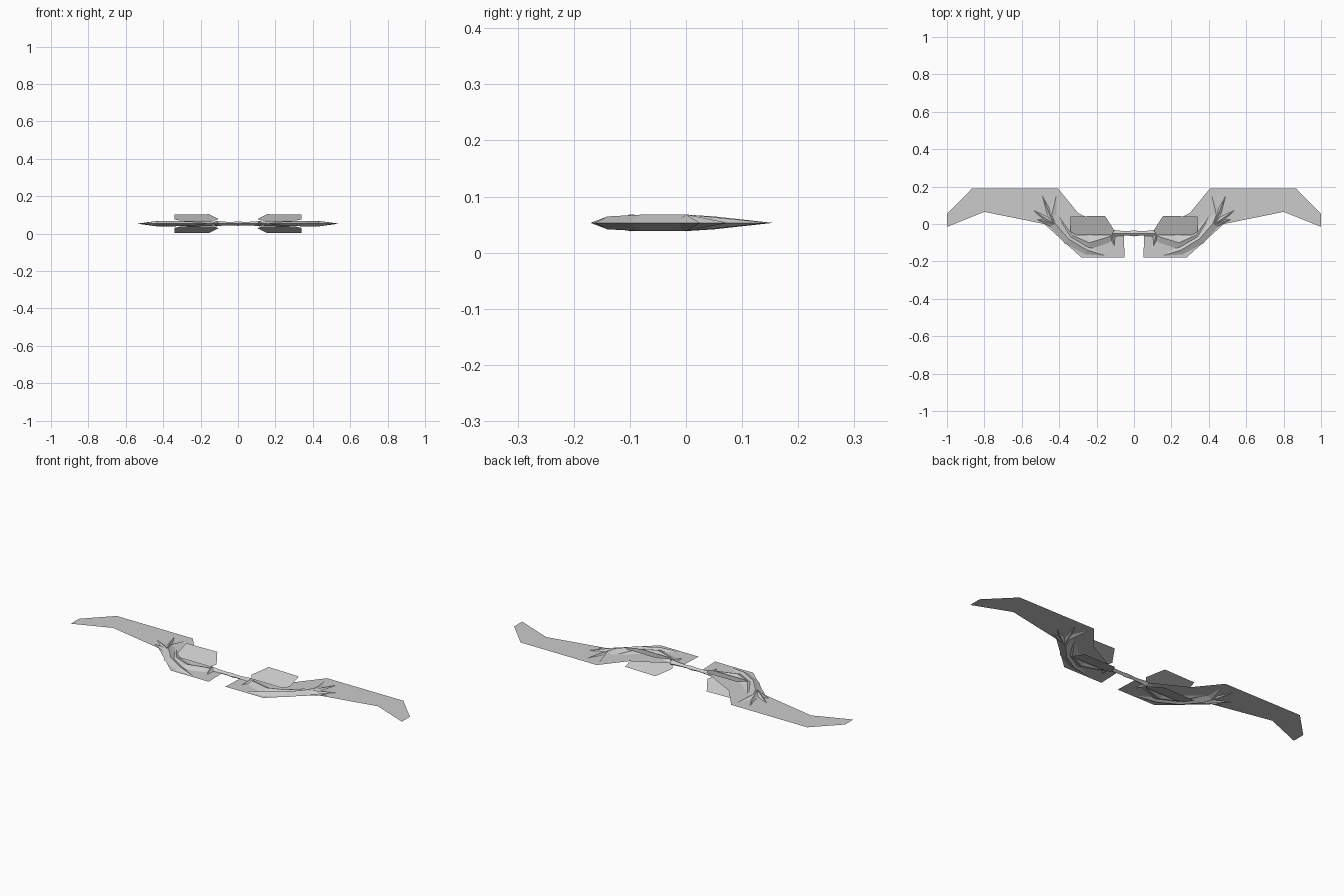
import bpy
from math import pi, sin
from mathutils import Vector

cube = bpy.data.objects.get("Cube")
if cube:
    bpy.data.objects.remove(cube)

MIDDLE = 0.053  # height of the flat symmetry plane
THICKNESS = 0.015  # how far the ribs rise from that plane

# One grey metal for every part
metal = bpy.data.materials.new("grey metal")
metal.use_nodes = True
metal.diffuse_color = (0.6, 0.6, 0.6, 1)
shader = metal.node_tree.nodes["Principled BSDF"]
shader.inputs["Base Color"].default_value = metal.diffuse_color


def make_part(name, vertices, faces):
    """Create a flat shaded mesh object."""
    mesh = bpy.data.meshes.new(name)
    mesh.from_pydata(vertices, [], faces)
    mesh.materials.append(metal)
    part = bpy.data.objects.new(name, mesh)
    bpy.context.collection.objects.link(part)
    return part


def make_sheet(name, outline, height, slope=0):
    """Thin sheet whose height changes evenly from front to back."""
    vertices = [(x, y, height + slope * y) for x, y in outline]
    return make_part(name, vertices, [range(len(outline))])


def make_rib(name, path, width, profile):
    """Sweep a diamond section along a path, scaled by a profile rule."""
    points = [Vector(point) for point in path]
    last = len(points) - 1
    vertices, faces = [], []
    for index, point in enumerate(points):
        before = points[max(index - 1, 0)]
        after = points[min(index + 1, last)]
        scale = profile(index / last)
        side = (after - before).orthogonal().normalized() * width * scale
        rise = Vector((0, 0, THICKNESS * scale))
        centre = point.to_3d() + Vector((0, 0, MIDDLE))
        side = side.to_3d()
        vertices += [centre + side, centre + rise, centre - side, centre - rise]
    for index in range(last):
        for corner in range(4):
            start = index * 4 + corner
            end = index * 4 + (corner + 1) % 4
            faces.append((start, start + 4, end + 4, end))
    return make_part(name, vertices, faces)


def crescent(t):
    """Full in the middle, pointed at both ends."""
    return max(sin(pi * t), 0) ** 0.5


def thorn(t):
    """Full at the root, pointed at the tip."""
    return 1 - t


def flare(t):
    """Thick at both ends and slender between, with a knot in the centre."""
    return 0.6 + 0.4 * abs(2 * t - 1) ** 3 + 0.2 * (t == 0.5)


def mirror_part(part):
    """Copy a left part across to the right, keeping its faces outward."""
    copy = part.copy()
    copy.data = part.data.copy()
    copy.name = part.name.replace("left", "right")
    for vertex in copy.data.vertices:
        vertex.co.x = -vertex.co.x
    copy.data.flip_normals()
    bpy.context.collection.objects.link(copy)


# Wide flat blade
blade_outline = [(0.05, -0.18), (0.28, -0.18), (0.48, 0), (0.8, 0.065),
                 (1, -0.015), (1, 0.055), (0.866, 0.19), (0.406, 0.19),
                 (0.3, 0.06), (0.11, -0.04), (0.055, -0.055)]
left_parts = [make_sheet("left_blade", blade_outline, MIDDLE)]

# Pair of fins spreading up and down toward the back
fin_outline = [(0.34, 0.04), (0.155, 0.043), (0.105, -0.035),
               (0.125, -0.06), (0.31, -0.06), (0.34, -0.04)]
rise, slope = 0.036, 0.33
left_parts += [
    make_sheet("left_upper_fin", fin_outline[::-1], MIDDLE + rise, -slope * -1),
    make_sheet("left_lower_fin", fin_outline, MIDDLE - rise, -slope),
]

# Curved ribs that stiffen the blade
outer_path = [(0.15, -0.17), (0.25, -0.14), (0.35, -0.08),
              (0.42, 0), (0.44, 0.05), (0.415, 0.155)]
inner_path = [(0.09, -0.05), (0.14, -0.07), (0.24, -0.1),
              (0.33, -0.06), (0.4, 0.04)]
left_parts += [
    make_rib("left_outer_rib", outer_path, 0.032, crescent),
    make_rib("left_inner_rib", inner_path, 0.036, crescent),
]

# Thorns growing from the elbow and a claw at the hub
elbow, hub = (0.43, 0), (0.12, -0.05)
thorns = {
    "left_long_thorn": (elbow, (0.49, 0.15)),
    "left_outer_thorn": (elbow, (0.54, 0.075)),
    "left_low_thorn": (elbow, (0.52, 0.025)),
    "left_hub_claw": (hub, (0.105, -0.115)),
}
for name, path in thorns.items():
    left_parts.append(make_rib(name, path, 0.02, thorn))

for part in left_parts:
    mirror_part(part)

# Slender grip joining both halves
grip_path = [(step * 0.03, -0.05) for step in range(-4, 5)]
make_rib("grip", grip_path, 0.02, flare)
